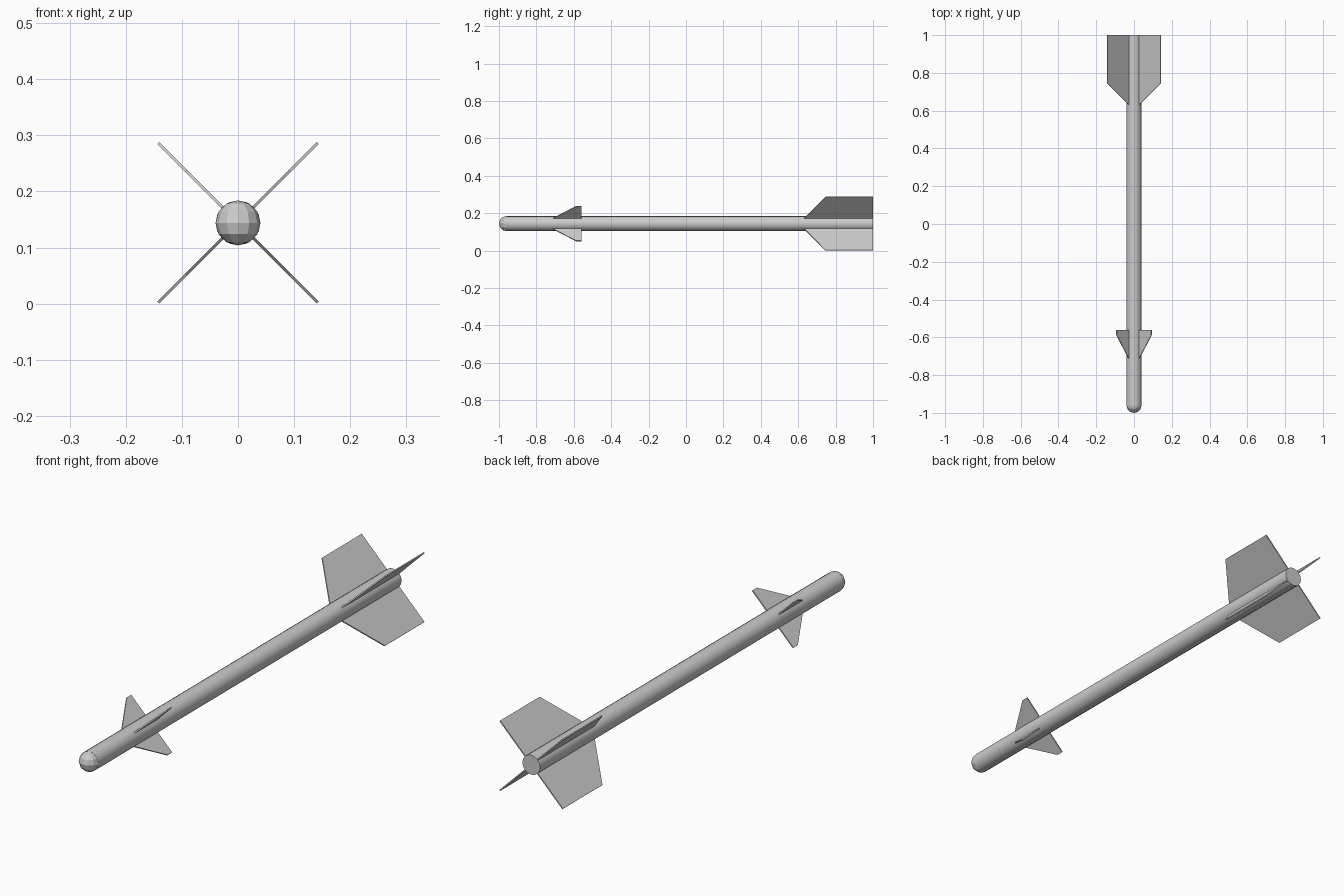
import bpy, bmesh, math
from mathutils import Matrix, Vector

cube = bpy.data.objects.get("Cube")
if cube:
    bpy.data.objects.remove(cube, do_unlink=True)

AXIS_Z = 0.144
RADIUS = 0.04

grey = bpy.data.materials.new("light grey metal")
grey.use_nodes = True
colour = (0.6, 0.6, 0.6, 1)
grey.diffuse_color = colour
grey.node_tree.nodes["Principled BSDF"].inputs["Base Color"].default_value = colour


def add_object(name, bm):
    bmesh.ops.recalc_face_normals(bm, faces=bm.faces[:])
    mesh = bpy.data.meshes.new(name)
    bm.to_mesh(mesh)
    bm.free()
    mesh.materials.append(grey)
    obj = bpy.data.objects.new(name, mesh)
    obj.location.z = AXIS_Z
    bpy.context.collection.objects.link(obj)
    return obj


# Long body tube, smooth around its side and flat at the ends
bm = bmesh.new()
bmesh.ops.create_cone(bm, cap_ends=True, segments=16, radius1=RADIUS,
                      radius2=RADIUS, depth=1.96)
bmesh.ops.rotate(bm, verts=bm.verts, matrix=Matrix.Rotation(math.pi / 2, 3, "X"))
bmesh.ops.translate(bm, verts=bm.verts, vec=(0, 0.02, 0))
for face in bm.faces:
    face.smooth = len(face.verts) == 4
for edge in bm.edges:
    edge.smooth = all(f.smooth for f in edge.link_faces)
add_object("body_tube", bm)

# Faceted round nose
bm = bmesh.new()
bmesh.ops.create_uvsphere(bm, u_segments=12, v_segments=6, radius=RADIUS)
bmesh.ops.translate(bm, verts=bm.verts, vec=(0, -0.96, 0))
add_object("nose", bm)


# Thin fins set diagonally around the body; outline is (distance from axis, y)
def add_fins(name, outline, thickness):
    places = ("upper_left", "upper_right", "lower_right", "lower_left")
    for i, place in enumerate(places):
        bm = bmesh.new()
        face = bm.faces.new([bm.verts.new((r, y, -thickness / 2)) for r, y in outline])
        extruded = bmesh.ops.extrude_face_region(bm, geom=[face])["geom"]
        top = [g for g in extruded if isinstance(g, bmesh.types.BMVert)]
        bmesh.ops.translate(bm, verts=top, vec=Vector((0, 0, thickness)))
        turn = Matrix.Rotation(-math.pi / 4 - i * math.pi / 2, 3, "Y")
        bmesh.ops.rotate(bm, verts=bm.verts, matrix=turn)
        add_object(f"{name}_{place}", bm)


add_fins("tail_fin", [(0.03, 0.625), (0.201, 0.745), (0.201, 1.0), (0.03, 1.0)], 0.005)
add_fins("front_fin", [(0.03, -0.725), (0.131, -0.588), (0.131, -0.56), (0.03, -0.56)], 0.005)
